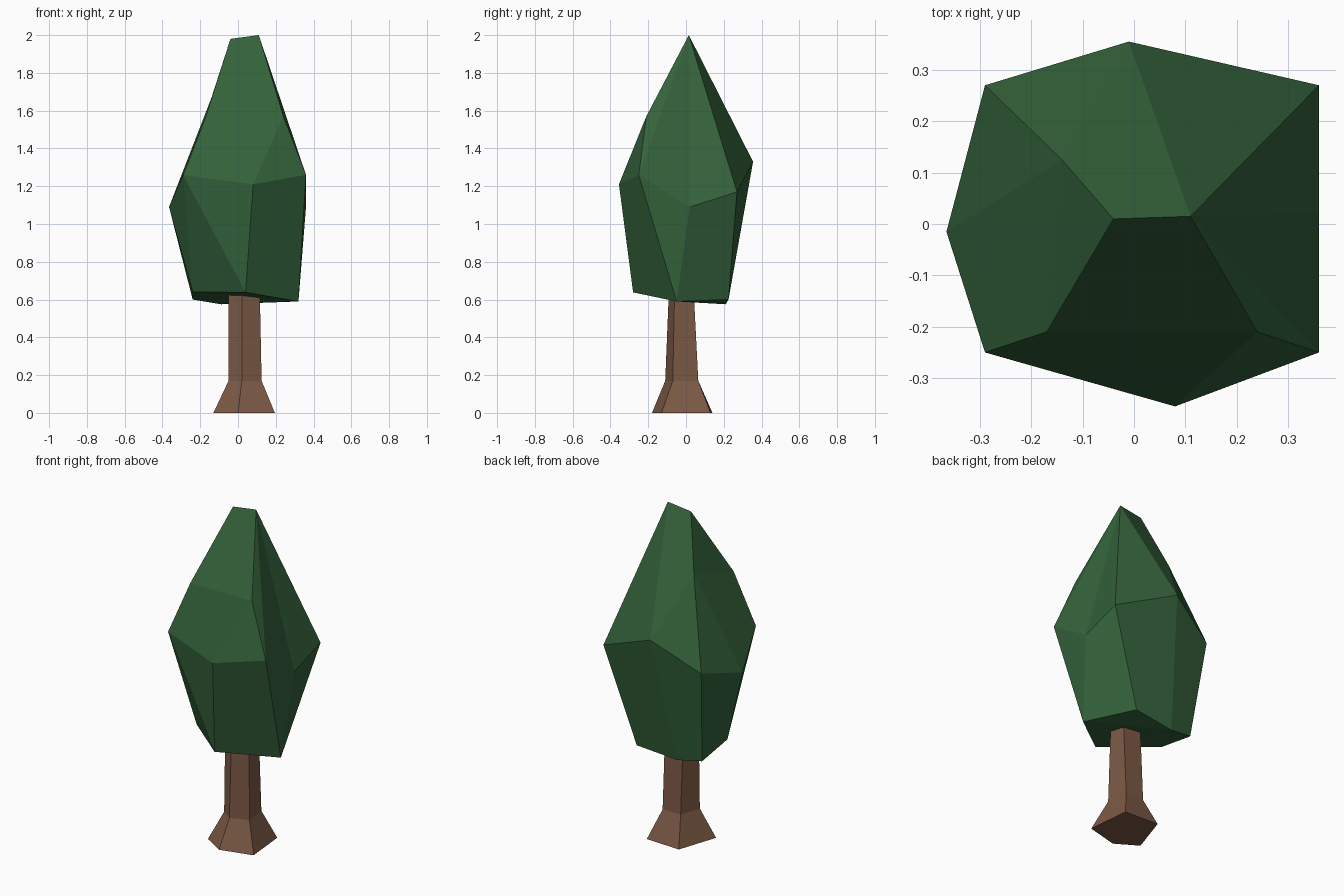
import bpy
import bmesh

if "Cube" in bpy.data.objects:
    bpy.data.objects.remove(bpy.data.objects["Cube"])


def material(name, rgb):
    m = bpy.data.materials.new(name)
    m.diffuse_color = (*rgb, 1)
    m.use_nodes = True
    m.node_tree.nodes["Principled BSDF"].inputs["Base Color"].default_value = m.diffuse_color
    return m


def build(name, points, faces, mat):
    """Flat-shaded object from points and faces, normals pointing outward."""
    bm = bmesh.new()
    verts = [bm.verts.new(p) for p in points]
    for f in faces:
        bm.faces.new([verts[i] for i in f])
    bmesh.ops.recalc_face_normals(bm, faces=bm.faces[:])
    mesh = bpy.data.meshes.new(name)
    bm.to_mesh(mesh)
    bm.free()
    mesh.materials.append(mat)
    ob = bpy.data.objects.new(name, mesh)
    bpy.context.collection.objects.link(ob)
    return ob


green = material("leaf green", (0.034, 0.122, 0.043))
brown = material("bark brown", (0.2, 0.1, 0.06))

# Trunk: five-sided rings, flared at the foot
rings = [
    (0.0, [(0, -.18), (.195, -.13), (.17, .13), (-.05, .14), (-.13, -.10)]),
    (0.17, [(.02, -.11), (.125, -.07), (.11, .065), (-.01, .065), (-.05, -.06)]),
    (0.66, [(.02, -.09), (.115, -.06), (.11, .04), (-.01, .04), (-.05, -.05)]),
]
trunk_points = [(x, y, z) for z, ring in rings for x, y in ring]
trunk_faces = [range(5), range(10, 15)]
for r in (0, 5):
    for i in range(5):
        j = (i + 1) % 5
        trunk_faces.append((r + i, r + j, r + 5 + j, r + 5 + i))
build("trunk", trunk_points, trunk_faces, brown)

# Crown: irregular faceted shape, one labelled corner per letter or digit
crown = {
    # underside ring
    "A": (.32, -.05, .59), "B": (.04, -.28, .638), "C": (-.24, -.05, .64),
    "D": (-.24, .19, .60), "E": (-.09, .21, .575), "F": (.17, .225, .60),
    # widest ring
    "0": (.08, -.355, 1.21), "1": (.36, -.25, 1.26), "2": (.36, .02, 1.09),
    "3": (.36, .27, 1.17), "4": (-.01, .355, 1.33), "5": (-.29, .27, 1.17),
    "6": (-.365, -.015, 1.09), "7": (-.29, -.25, 1.26),
    # shoulders
    "U": (.24, -.21, 1.57), "V": (-.17, -.21, 1.57), "W": (-.14, .125, 1.67),
    # top ridge
    "S": (.11, .015, 2.0), "T": (-.04, .01, 1.98),
}
lower = "ABC ACD ADE AEF BA10 A21 AF32 FE43 ED54 DC65 C76 CB7 B07"
upper = "01U 0UV7 USTV S1U S21 S32 S43 S4WT 45W TWV W56 W6V V67"
labels = list(crown)
crown_faces = [[labels.index(c) for c in f] for f in (lower + " " + upper).split()]
build("crown", crown.values(), crown_faces, green)
